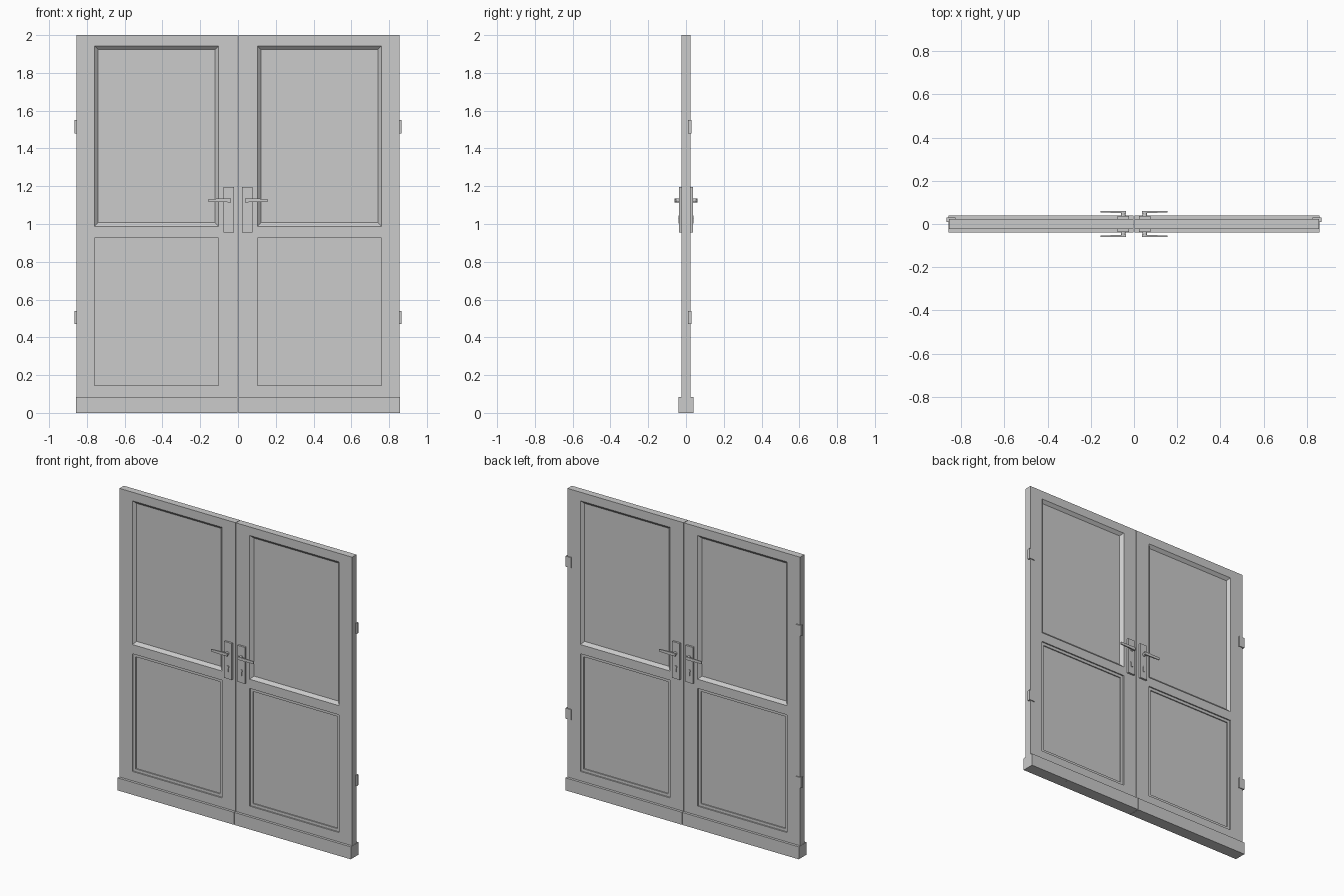
import bpy, bmesh
from mathutils import Matrix, Vector

if "Cube" in bpy.data.objects:
    bpy.data.objects.remove(bpy.data.objects["Cube"])

GAP = 0.0015      # half the gap between the two leaves
T = 0.023         # half thickness of a leaf


def finish(name, bm, front_back=True):
    """Turn a bmesh of the right-hand part into an object mirrored to the left (and back)."""
    bmesh.ops.recalc_face_normals(bm, faces=bm.faces)
    me = bpy.data.meshes.new(name)
    bm.to_mesh(me)
    bm.free()
    ob = bpy.data.objects.new(name, me)
    bpy.context.collection.objects.link(ob)
    mod = ob.modifiers.new("mirror", 'MIRROR')
    mod.use_axis = (True, front_back, False)
    mod.merge_threshold = 0.0005
    return ob


def box(bm, x, y, z):
    size = [b - a for a, b in (x, y, z)]
    mid = [(a + b) / 2 for a, b in (x, y, z)]
    m = Matrix.Translation(mid) @ Matrix.Diagonal((*size, 1))
    return bmesh.ops.create_cube(bm, size=1, matrix=m)['verts']


def rod(bm, r, start, end, sides=12):
    start, end = Vector(start), Vector(end)
    d = end - start
    m = Matrix.Translation((start + end) / 2) @ d.to_track_quat('Z', 'Y').to_matrix().to_4x4()
    bmesh.ops.create_cone(bm, cap_ends=True, segments=sides, radius1=r, radius2=r,
                          depth=d.length, matrix=m)


# Door leaf: a grid front face with recessed panels, extruded to the middle plane
bm = bmesh.new()
xs = [GAP, 0.102, 0.76, 0.855]
zs = [0, 0.145, 0.927, 0.988, 1.943, 2.0]
v = [[bm.verts.new((x, -T, z)) for x in xs] for z in zs]
f = [[bm.faces.new((v[j][i], v[j][i + 1], v[j + 1][i + 1], v[j + 1][i]))
      for i in range(3)] for j in range(5)]
lower, upper = f[1][1], f[3][1]
bm.normal_update()
rim = [e for e in bm.edges if e.is_boundary]
ext = bmesh.ops.extrude_edge_only(bm, edges=rim)['geom']
for g in ext:
    if isinstance(g, bmesh.types.BMVert):
        g.co.y = 0


def inset(face, width, depth):
    bm.normal_update()
    bmesh.ops.inset_individual(bm, faces=[face], thickness=width, depth=0)
    for vert in face.verts:
        vert.co.y += depth


inset(upper, 0.027, 0.018)            # splayed upper panel
inset(lower, 0.0005, 0.008)           # stepped lower panel
inset(lower, 0.026, 0)
inset(lower, 0.0005, 0.007)
finish("door_leaves", bm)

# Kick boards along the bottom, front and back
bm = bmesh.new()
box(bm, (GAP, 0.857), (-0.04, -T + 0.001), (0, 0.083))
finish("kick_boards", bm)
bm = bmesh.new()
box(bm, (0.85, 0.857), (-0.03, 0.03), (0, 0.083))
finish("kick_board_ends", bm, False)

# Handle back plates
bm = bmesh.new()
box(bm, (0.022, 0.076), (-0.036, -T + 0.001), (0.955, 1.197))
finish("handle_plates", bm)

# Lever handles: stem plus a slightly tapering grip
bm = bmesh.new()
rod(bm, 0.011, (0.05, -0.03, 1.125), (0.05, -0.055, 1.125))
grip = box(bm, (0.038, 0.155), (-0.06, -0.049), (1.115, 1.135))
for vert in grip:
    if vert.co.x > 0.1:
        vert.co.y = -0.060 if vert.co.y < -0.055 else -0.054
        vert.co.z = 1.125 + (vert.co.z - 1.125) * 0.8
finish("lever_handles", bm)

# Lock cylinders below the levers
bm = bmesh.new()
rod(bm, 0.009, (0.049, -0.034, 1.035), (0.049, -0.041, 1.035))
box(bm, (0.044, 0.054), (-0.041, -0.034), (1.003, 1.03))
finish("lock_cylinders", bm)

# Hinges: leaf wrapped round the back edge of each door
bm = bmesh.new()
for z in (0.505, 1.515):
    box(bm, (0.825, 0.866), (T - 0.001, 0.029), (z - 0.035, z + 0.035))
    box(bm, (0.853, 0.866), (0.010, 0.0225), (z - 0.035, z + 0.035))
finish("hinges", bm, False)
